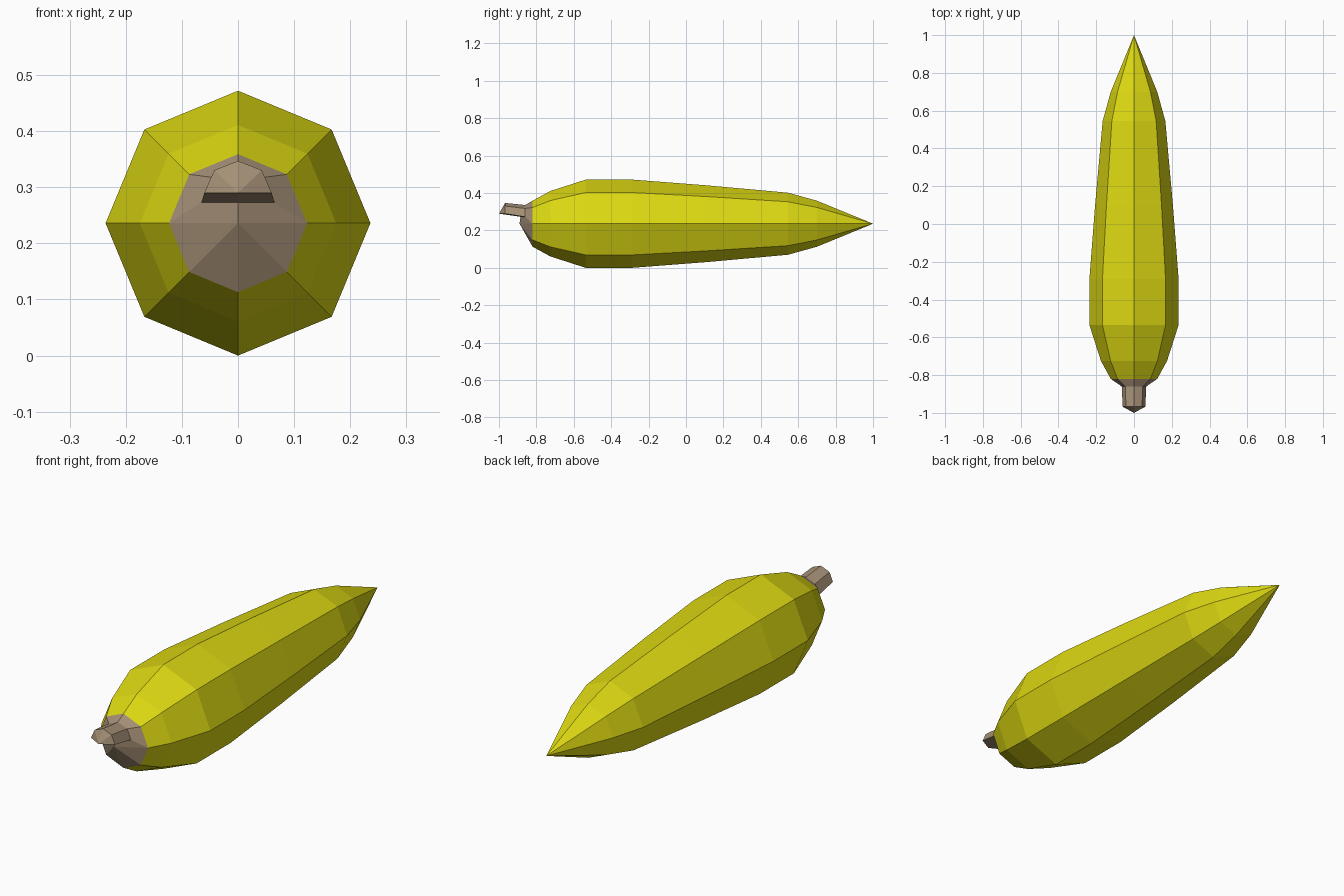
import bpy, bmesh, math

if "Cube" in bpy.data.objects:
    bpy.data.objects.remove(bpy.data.objects["Cube"])

CZ = 0.236   # height of the long axis
SIDES = 8


def material(name, col):
    m = bpy.data.materials.new(name)
    m.diffuse_color = (*col, 1)
    m.use_nodes = True
    m.node_tree.nodes["Principled BSDF"].inputs["Base Color"].default_value = m.diffuse_color
    return m


def ring(bm, y, r, cz=CZ, n=SIDES, flat=1.0):
    # n points of an octagon, starting at +x and going over the top
    return [bm.verts.new((r * math.cos(i * math.tau / SIDES), y,
                          cz + flat * r * math.sin(i * math.tau / SIDES))) for i in range(n)]


def bridge(bm, a, b, closed=True):
    n = len(a)
    for i in range(n if closed else n - 1):
        j = (i + 1) % n
        bm.faces.new((a[i], a[j], b[j], b[i]))


def finish(bm, name, mat):
    bm.normal_update()
    me = bpy.data.meshes.new(name)
    bm.to_mesh(me)
    bm.free()
    me.materials.append(mat)
    ob = bpy.data.objects.new(name, me)
    bpy.context.collection.objects.link(ob)
    return ob


yellow = material("yellow peel", (0.72, 0.69, 0.006))
brown = material("brown stem", (0.37, 0.275, 0.18))

# Yellow body: octagonal rings from the stem end to the pointed tip
bm = bmesh.new()
profile = [(-0.82, 0.123), (-0.725, 0.175), (-0.535, 0.236), (-0.29, 0.236),
           (0.10, 0.206), (0.545, 0.166), (0.70, 0.123)]
rings = [ring(bm, y, r) for y, r in profile]
for a, b in zip(rings, rings[1:]):
    bridge(bm, b, a)
tip = bm.verts.new((0, 1.0, CZ))
last = rings[-1]
for i in range(SIDES):
    bm.faces.new((last[i], tip, last[(i + 1) % SIDES]))
bmesh.ops.recalc_face_normals(bm, faces=bm.faces)
finish(bm, "body", yellow)

# Brown end cap: its lower half is a fan, its upper half is drawn out into a stem
bm = bmesh.new()
rim = ring(bm, -0.82, 0.123)
apex = bm.verts.new((0, -0.89, CZ))
for i in range(4, 8):
    bm.faces.new((rim[i], rim[(i + 1) % SIDES], apex))
# half-octagon stem loops, each closed below by a middle point
base = ring(bm, -0.86, 0.065, 0.273, 5, 0.97)
base.append(bm.verts.new((0, -0.885, 0.273)))
end = ring(bm, -0.967, 0.06, 0.29, 5, 0.95)
end.append(bm.verts.new((0, -1.0, 0.29)))
bridge(bm, rim[:5] + [apex], base)
bridge(bm, base, end)
for i in range(4):
    bm.faces.new((end[i], end[i + 1], end[5]))
bmesh.ops.recalc_face_normals(bm, faces=bm.faces)
# the cap is open at the rim, so make sure its normals face outwards
bm.normal_update()
low = [f for f in bm.faces if f.calc_center_median().z < CZ]
if sum(f.normal.y for f in low) > 0:
    bmesh.ops.reverse_faces(bm, faces=bm.faces)
finish(bm, "stem_cap", brown)

# The body is open at the stem end: face its normals outwards too
body = bpy.data.objects["body"].data
if sum(p.normal.z * (p.center.z - CZ) for p in body.polygons) < 0:
    body.flip_normals()
